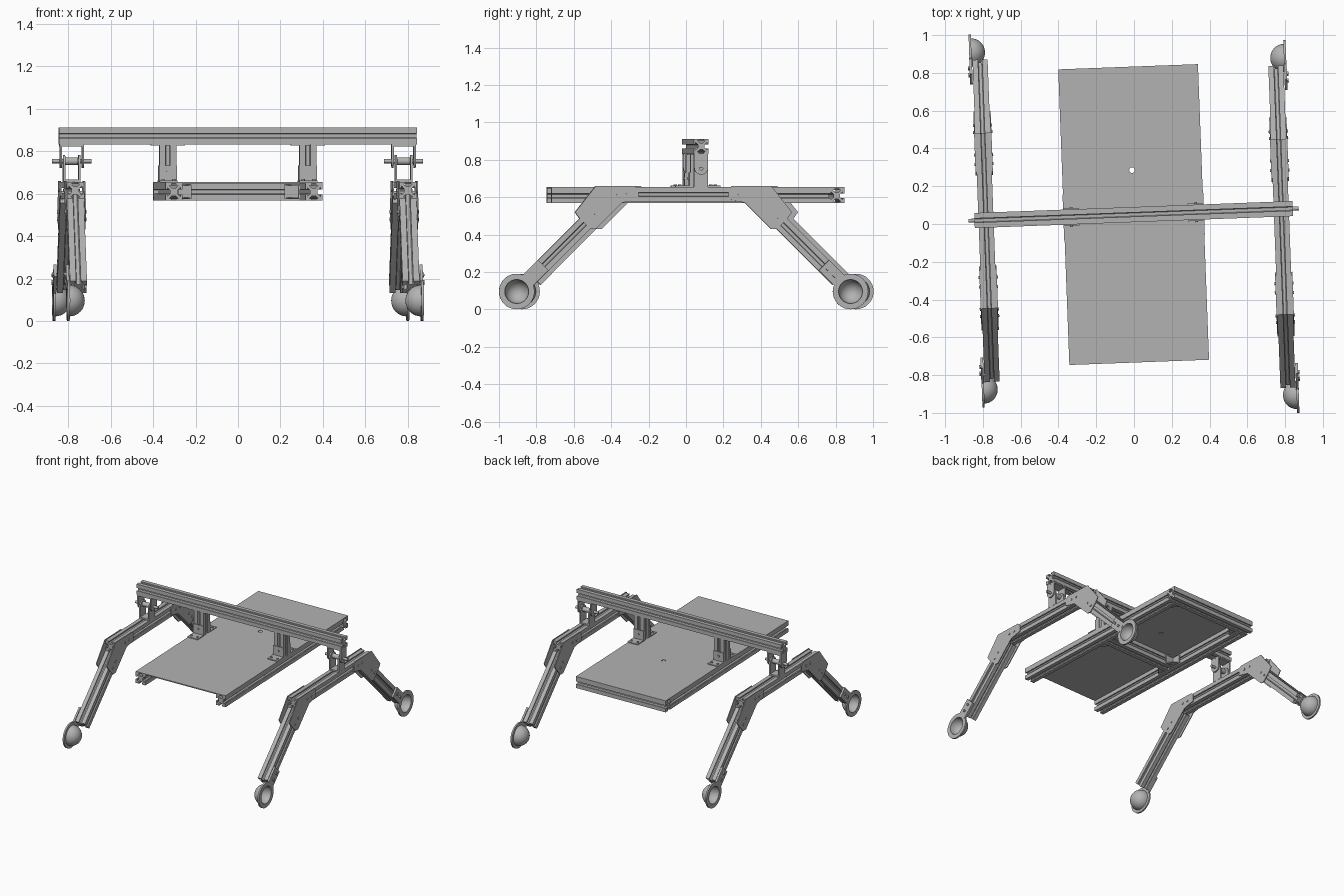
import bpy, bmesh, math
from mathutils import Matrix, Vector

if "Cube" in bpy.data.objects:
    bpy.data.objects.remove(bpy.data.objects["Cube"], do_unlink=True)

grey = bpy.data.materials.new("aluminium_grey")
grey.use_nodes = True
COLOUR = (0.45, 0.45, 0.45, 1)
grey.diffuse_color = COLOUR
grey.node_tree.nodes["Principled BSDF"].inputs["Base Color"].default_value = COLOUR

# The whole frame stands slightly turned about the vertical
TURN = Matrix.Rotation(math.radians(2.15), 4, 'Z')
H = 0.04          # half width of every extrusion
MID = 0.05        # y of the cross beam
SIDE_X = 0.782    # x of the rocker arms
POST_X = 0.33


def finish(name, bm, matrix=Matrix(), smooth=False):
    bmesh.ops.recalc_face_normals(bm, faces=bm.faces)
    mesh = bpy.data.meshes.new(name)
    bm.to_mesh(mesh)
    bm.free()
    mesh.materials.append(grey)
    obj = bpy.data.objects.new(name, mesh)
    bpy.context.collection.objects.link(obj)
    obj.matrix_world = TURN @ matrix
    if smooth:
        bpy.ops.object.select_all(action='DESELECT')
        obj.select_set(True)
        bpy.context.view_layer.objects.active = obj
        bpy.ops.object.shade_smooth_by_angle(angle=math.radians(35))
    return obj


def prism(name, outline, depth, matrix=Matrix(), holes=()):
    """Extrude a flat outline, with optional round holes (x, y, radius), along z."""
    bm = bmesh.new()
    loops = [outline]
    for hx, hy, r in holes:
        loops.append([(hx + r * math.cos(a * math.pi / 8), hy + r * math.sin(a * math.pi / 8))
                      for a in range(16)])
    for loop in loops:
        vs = [bm.verts.new((x, y, 0)) for x, y in loop]
        for i, v in enumerate(vs):
            bm.edges.new((v, vs[i - 1]))
    bmesh.ops.triangle_fill(bm, use_beauty=True, edges=bm.edges[:])
    out = bmesh.ops.extrude_face_region(bm, geom=bm.faces[:])
    bmesh.ops.translate(bm, vec=(0, 0, depth),
                        verts=[g for g in out["geom"] if isinstance(g, bmesh.types.BMVert)])
    return finish(name, bm, matrix)


def slot_profile():
    """Square section with an undercut slot in each side."""
    a, lip, c, b, w = 0.011, 0.031, 0.022, 0.018, 0.008
    quarter = [(b, w), (lip, c), (lip, a), (H, a), (H, H), (a, H), (a, lip), (c, lip), (w, b)]
    pts = []
    for _ in range(4):
        pts += quarter
        quarter = [(-y, x) for x, y in quarter]
    return pts


def beam(name, start, end):
    start, end = Vector(start), Vector(end)
    z = (end - start).normalized()
    x = Vector((0, 1, 0)) if abs(z.x) > 0.9 else Vector((1, 0, 0))
    m = Matrix((x, z.cross(x), z)).transposed().to_4x4()
    m.translation = start
    prism(name, slot_profile(), (end - start).length, m)


def box(name, centre, size, matrix=Matrix()):
    bm = bmesh.new()
    bmesh.ops.create_cube(bm, size=1, matrix=Matrix.Translation(centre) @ Matrix.Diagonal((*size, 1)))
    return finish(name, bm, matrix)


def rod(name, centre, radius, length, axis='X'):
    bm = bmesh.new()
    rot = {'X': Matrix.Rotation(math.pi / 2, 4, 'Y'), 'Y': Matrix.Rotation(math.pi / 2, 4, 'X'),
           'Z': Matrix()}[axis]
    bmesh.ops.create_cone(bm, cap_ends=True, segments=16, radius1=radius, radius2=radius,
                          depth=length, matrix=Matrix.Translation(centre) @ rot)
    return finish(name, bm, Matrix(), True)


def side_plate(name, outline, x, thick, holes=()):
    """Upright plate drawn in y and z, centred on x."""
    m = Matrix(((0, 0, 1, x - thick / 2), (1, 0, 0, 0), (0, 1, 0, 0), (0, 0, 0, 1)))
    return prism(name, outline, thick, m, holes)


def rounded_tab(y, z, r, top):
    """Outline with a half-round end about (y, z) and a straight end at top."""
    arc = [(y + r * math.cos(a * math.pi / 10), z + math.copysign(r, z - top) * math.sin(a * math.pi / 10))
           for a in range(11)]
    return arc + [(y - r, top), (y + r, top)]


# Chassis frame and deck
BACK, FRONT, RAIL_Z = 0.833, -0.733, 0.608
prism("deck_plate", [(-0.37, FRONT), (0.37, FRONT), (0.37, BACK), (-0.37, BACK)], 0.008,
      Matrix.Translation((0, 0, 0.648)), [(0, 0.285, 0.015)])
beam("back_rail", (-0.37, BACK - H, RAIL_Z), (0.37, BACK - H, RAIL_Z))
beam("middle_rail", (H - POST_X, MID, RAIL_Z), (POST_X - H, MID, RAIL_Z))
beam("cross_beam", (-0.843, MID, 0.872), (0.843, MID, 0.872))

for s, side in ((-1, "right"), (1, "left")):
    px = s * POST_X
    beam(side + "_chassis_rail", (px, FRONT, RAIL_Z), (px, BACK - 2 * H, RAIL_Z))

    # Inner corner brackets of the frame
    inner = px - s * H
    for y, d in ((MID - H, -1), (MID + H, 1), (BACK - 2 * H, -1)):
        for z in (RAIL_Z - 0.03, RAIL_Z + 0.03):
            prism(side + "_corner_web", [(inner, y), (inner - s * 0.07, y), (inner, y + d * 0.07)], 0.005,
                  Matrix.Translation((0, 0, z)))
        box(side + "_corner_flange", (inner - s * 0.035, y + d * 0.004, RAIL_Z), (0.07, 0.008, 0.065))
        box(side + "_corner_flange", (inner - s * 0.004, y + d * 0.035, RAIL_Z), (0.008, 0.07, 0.065))

    # Post between deck and cross beam, with angle brackets
    beam(side + "_post", (px, MID, 0.656), (px, MID, 0.833))
    box(side + "_post_cap", (px, MID, 0.83), (0.16, 0.07, 0.006))
    for d in (-1, 1):
        box(side + "_post_foot", (px, MID + d * 0.08, 0.659), (0.085, 0.08, 0.007))
        box(side + "_post_bracket", (px, MID + d * 0.043, 0.695), (0.085, 0.007, 0.075))
        for k in (-0.025, 0.025):
            rod(side + "_foot_bolt", (px + k, MID + d * 0.095, 0.664), 0.008, 0.01, 'Z')
        rod(side + "_post_bolt", (px, MID + d * 0.048, 0.70), 0.008, 0.01, 'Y')

    # Pivot clevis under the cross beam
    sx = s * SIDE_X
    box(side + "_clevis_top", (sx, MID, 0.828), (0.115, 0.075, 0.01))
    box(side + "_yoke_base", (sx, MID, 0.66), (0.08, 0.075, 0.012))
    rod(side + "_pivot_axle", (sx, MID, 0.753), 0.01, 0.185)
    rod(side + "_pivot_hub", (sx, MID, 0.753), 0.018, 0.06)
    for d in (-1, 1):
        side_plate(side + "_clevis_arm", rounded_tab(MID, 0.758, 0.0375, 0.832), sx + d * 0.052, 0.01)
        side_plate(side + "_yoke_arm", rounded_tab(MID, 0.745, 0.0375, 0.655), sx + d * 0.036, 0.01)

    # Rocker arm and its two sloping legs
    yc = 0.047 if s < 0 else -0.044
    beam(side + "_rocker", (sx, yc - 0.465, 0.615), (sx, yc + 0.465, 0.615))
    for d, end in ((-1, "front"), (1, "back")):
        part = side + "_" + end
        beam(part + "_leg", (sx, yc + d * 0.40, 0.585), (sx, yc + d * 0.825, 0.16))

        # Elbow gussets on both faces, with bolts
        elbow = [(0.24, 0.64), (0.26, 0.66), (0.47, 0.66), (0.58, 0.52), (0.555, 0.485),
                 (0.50, 0.43), (0.47, 0.43), (0.33, 0.57), (0.24, 0.59)]
        elbow = [(yc + d * y, z) for y, z in elbow]
        for f in (-1, 1):
            side_plate(part + "_gusset", elbow, sx + f * (H + 0.003), 0.006)
            for y, z in ((0.30, 0.615), (0.35, 0.615), (0.47, 0.515), (0.505, 0.48)):
                rod(part + "_gusset_bolt", (sx + f * (H + 0.007), yc + d * y, z), 0.008, 0.008)

        # Foot: mounting tab, flange and hollow dome turned inward
        wheel = Vector((s * 0.838, yc + d * 0.893, 0.096))
        slope = Matrix.Translation(wheel) @ Matrix.Rotation(d * math.radians(45), 4, 'X')
        box(part + "_foot_tab", (-s * 0.006, 0, 0.138), (0.014, 0.078, 0.125), slope)
        for k in (0.12, 0.17):
            box(part + "_tab_bolt", (s * 0.004, 0, k), (0.01, 0.016, 0.016), slope)
        bm = bmesh.new()
        section = [(0.0, 0.064), (0.0, 0.095), (0.012, 0.095), (0.012, 0.074)]
        arc = [a * math.pi / 16 for a in range(1, 9)]
        section += [(0.012 + 0.072 * math.sin(a), 0.074 * math.cos(a)) for a in arc]
        section += [(0.004 + 0.072 * math.sin(a), 0.064 * math.cos(a)) for a in reversed(arc)]
        section.append(section[0])
        vs = [bm.verts.new((-s * x, r, 0)) for x, r in section]
        es = [bm.edges.new(pair) for pair in zip(vs, vs[1:])]
        bmesh.ops.spin(bm, geom=vs + es, cent=(0, 0, 0), axis=(1, 0, 0), angle=math.tau, steps=32)
        bmesh.ops.remove_doubles(bm, verts=bm.verts[:], dist=0.0002)
        finish(part + "_foot_dome", bm, Matrix.Translation(wheel), True)
